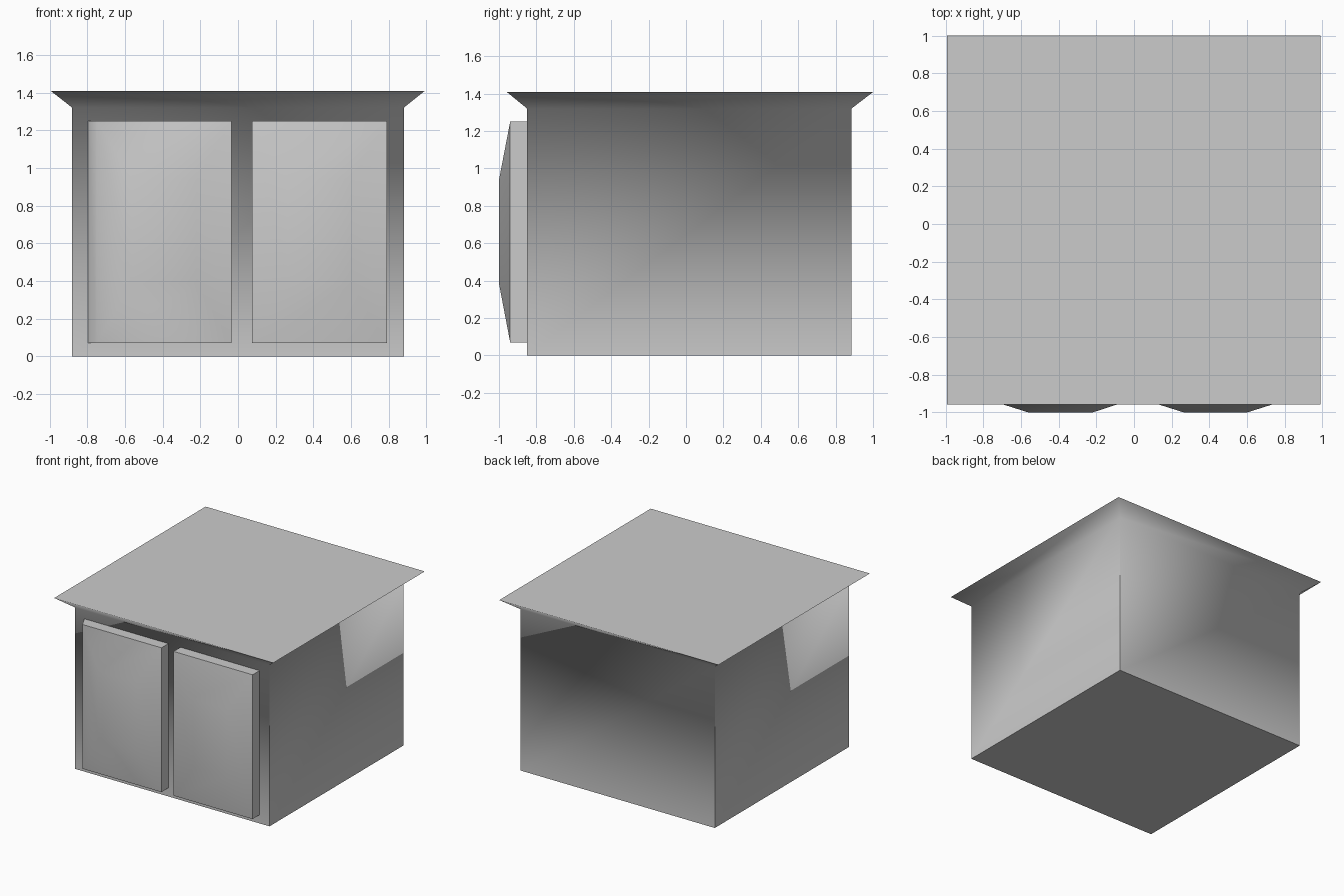
import bpy, bmesh, math

if "Cube" in bpy.data.objects:
    bpy.data.objects.remove(bpy.data.objects["Cube"])


def loft(name, rings):
    """Closed solid skinned through a series of four-cornered rings."""
    bm = bmesh.new()
    loops = [[bm.verts.new(p) for p in ring] for ring in rings]
    for a, b in zip(loops, loops[1:]):
        for i in range(4):
            j = (i + 1) % 4
            bm.faces.new((a[i], a[j], b[j], b[i]))
    bm.faces.new(loops[0][::-1])
    bm.faces.new(loops[-1])
    bmesh.ops.recalc_face_normals(bm, faces=bm.faces[:])
    mesh = bpy.data.meshes.new(name)
    bm.to_mesh(mesh)
    bm.free()
    obj = bpy.data.objects.new(name, mesh)
    bpy.context.collection.objects.link(obj)
    bpy.ops.object.select_all(action='DESELECT')
    obj.select_set(True)
    bpy.context.view_layer.objects.active = obj
    bpy.ops.object.shade_smooth_by_angle(angle=math.radians(60))
    return obj


def flat_ring(x0, x1, y0, y1, z):
    return [(x0, y0, z), (x1, y0, z), (x1, y1, z), (x0, y1, z)]


def front_ring(x0, x1, z0, z1, y):
    return [(x0, y, z0), (x1, y, z0), (x1, y, z1), (x0, y, z1)]


# Cabinet body flaring out into the worktop
loft("cabinet_body", [
    flat_ring(-0.88, 0.88, -0.85, 0.885, 0.0),
    flat_ring(-0.88, 0.88, -0.85, 0.885, 1.32),
    flat_ring(-0.993, 0.99, -0.958, 1.0, 1.408),
])

# Doors with a raised centre panel; the left one has a slanted outer edge
doors = [("left_door", -0.795, -0.75, -0.035, -0.56, -0.22),
         ("right_door", 0.075, 0.075, 0.79, 0.265, 0.60)]
for name, back_x0, x0, x1, panel_x0, panel_x1 in doors:
    loft(name, [
        front_ring(back_x0, x1, 0.07, 1.25, -0.85),
        front_ring(x0, x1, 0.07, 1.25, -0.94),
        front_ring(panel_x0, panel_x1, 0.385, 0.938, -1.0),
    ])
